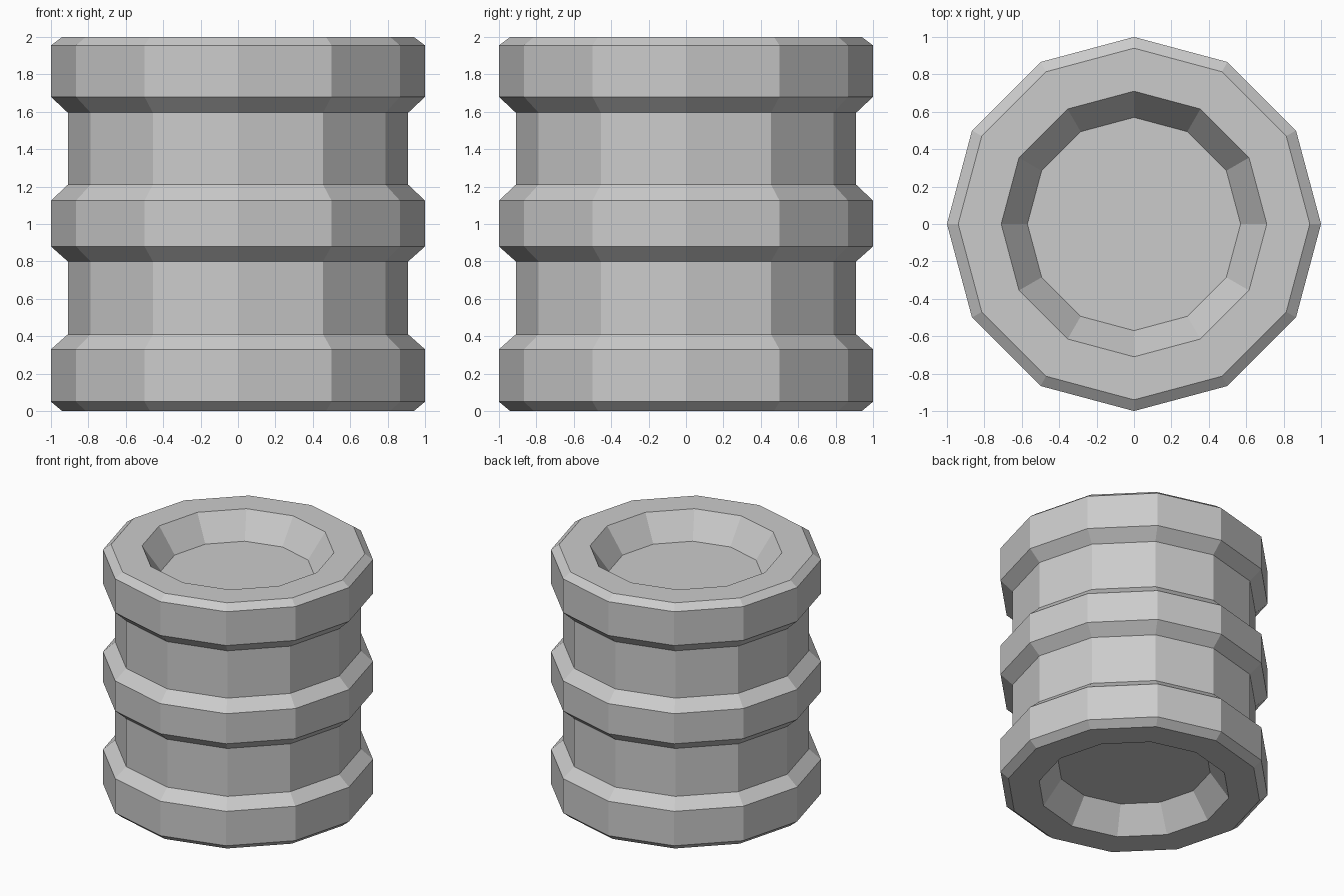
import bpy, bmesh
from math import cos, sin, pi

if "Cube" in bpy.data.objects:
    bpy.data.objects.remove(bpy.data.objects["Cube"])

SIDES = 12

# Profile (radius, height) from the bottom recess floor to the top recess floor
profile = [
    (0.57, 0.20), (0.71, 0.00),                              # bottom recess
    (0.94, 0.00), (1.00, 0.05), (1.00, 0.33), (0.91, 0.41),  # bottom band
    (0.91, 0.80), (1.00, 0.88), (1.00, 1.125), (0.91, 1.21), # middle band
    (0.91, 1.595), (1.00, 1.68), (1.00, 1.955), (0.94, 2.00),# top band
    (0.71, 2.00), (0.57, 1.80),                              # top recess
]

# Ribbed barrel: rings of the profile joined by flat faces
bm = bmesh.new()
rings = [[bm.verts.new((r * cos(2 * pi * i / SIDES), r * sin(2 * pi * i / SIDES), z))
          for i in range(SIDES)] for r, z in profile]
for low, high in zip(rings, rings[1:]):
    for i in range(SIDES):
        j = (i + 1) % SIDES
        bm.faces.new((low[i], low[j], high[j], high[i]))

# Recess floors
bm.faces.new(rings[0][::-1])
bm.faces.new(rings[-1])
bmesh.ops.recalc_face_normals(bm, faces=bm.faces)

mesh = bpy.data.meshes.new("ribbed_barrel")
bm.to_mesh(mesh)
bm.free()
bpy.context.collection.objects.link(bpy.data.objects.new("ribbed_barrel", mesh))
